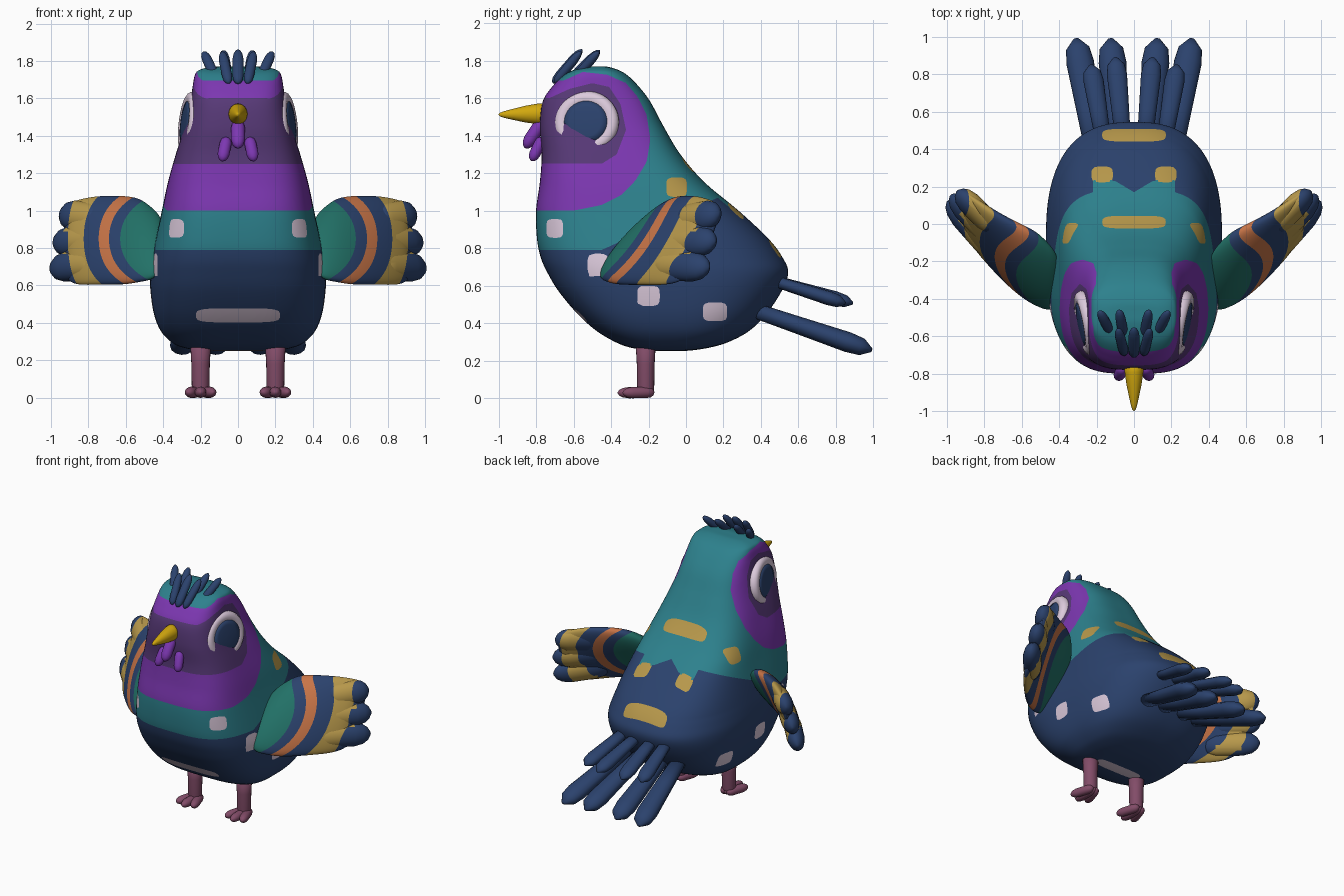
import bpy, bmesh, math
from mathutils import Vector

if "Cube" in bpy.data.objects:
    bpy.data.objects.remove(bpy.data.objects["Cube"])

# ---- colours -------------------------------------------------------------
def lin(c):
    c /= 255
    return c / 12.92 if c <= 0.04045 else ((c + 0.055) / 1.055) ** 2.4

RGB = {"navy": (43, 66, 109), "teal": (45, 129, 141), "purple": (124, 55, 177),
       "dark_purple": (87, 57, 119), "wing_green": (34, 113, 103), "orange": (199, 116, 71),
       "mustard": (183, 152, 75), "beak_yellow": (210, 168, 14), "pale_pink": (220, 202, 220),
       "mauve": (130, 76, 104)}
NAMES = list(RGB)
MATS = []
for n, c in RGB.items():
    m = bpy.data.materials.new(n)
    m.diffuse_color = (*[lin(v) for v in c], 1)
    m.use_nodes = True
    m.node_tree.nodes["Principled BSDF"].inputs["Base Color"].default_value = m.diffuse_color
    MATS.append(m)

# ---- helpers -------------------------------------------------------------
def cut_borders(bm, rule):
    """Split edges and faces where the colour rule changes, for clean borders."""
    tone = {v: rule(v.co) for v in bm.verts}
    new = set()
    for e in list(bm.edges):
        a, b = e.verts
        if tone[a] == tone[b]:
            continue
        lo, hi, pa, pb = 0.0, 1.0, a.co.copy(), b.co.copy()
        for _ in range(9):
            mid = (lo + hi) / 2
            if rule(pa.lerp(pb, mid)) == tone[a]:
                lo = mid
            else:
                hi = mid
        new.add(bmesh.utils.edge_split(e, a, min(.97, max(.03, lo)))[1])
    for f in list(bm.faces):
        c = [v for v in f.verts if v in new]
        if len(c) == 2:
            bmesh.utils.face_split(f, c[0], c[1])

def loft(name, rings, color):
    """Skin a list of rings; color is a name or a rule on the position."""
    bm = bmesh.new()
    rows = [[bm.verts.new(p) for p in r] for r in rings]
    k = len(rows[0])
    for a, b in zip(rows, rows[1:]):
        for i in range(k):
            bm.faces.new((a[i], a[(i + 1) % k], b[(i + 1) % k], b[i]))
    bm.faces.new(rows[0][::-1])
    bm.faces.new(rows[-1])
    bmesh.ops.recalc_face_normals(bm, faces=bm.faces)
    plain = isinstance(color, str)
    if not plain:
        cut_borders(bm, color)
    for f in bm.faces:
        f.smooth = True
        if not plain:
            f.material_index = NAMES.index(color(f.calc_center_median()))
    me = bpy.data.meshes.new(name)
    bm.to_mesh(me)
    bm.free()
    for n in ([color] if plain else NAMES):
        me.materials.append(MATS[NAMES.index(n)])
    bpy.context.collection.objects.link(bpy.data.objects.new(name, me))

def smooth_rows(table, steps):
    """Catmull-Rom interpolation between table rows."""
    out = []
    for i in range(len(table) - 1):
        q = [table[max(0, min(len(table) - 1, i + d))] for d in (-1, 0, 1, 2)]
        for s in range(steps):
            t = s / steps
            out.append([0.5 * (2 * b + (c - a) * t + (2 * a - 5 * b + 4 * c - d) * t * t
                               + (3 * b - a - 3 * c + d) * t ** 3) for a, b, c, d in zip(*q)])
    return out + [list(table[-1])]

def superpoint(ang, n):
    c, s = math.cos(ang), math.sin(ang)
    r = (abs(c) ** n + abs(s) ** n) ** (-1 / n)
    return r * c, r * s

def inside(poly, a, b):
    hit = False
    for (x1, y1), (x2, y2) in zip(poly, poly[1:] + poly[:1]):
        if (y1 > b) != (y2 > b) and a < (x2 - x1) * (b - y1) / (y2 - y1) + x1:
            hit = not hit
    return hit

def patch(a, b, ca, cb, ha, hb):
    return abs((a - ca) / ha) ** 4 + abs((b - cb) / hb) ** 4 < 1

ROUND = [(0, .15), (.03, .5), (.1, .85), (.25, 1), (.7, 1), (.86, .82), (.95, .52), (1, .12)]
POINTED = [(0, .75), (.4, .87), (.8, 1), (.92, .85), (1, .2)]

def feather(name, p0, p1, width, thick, color, profile=ROUND, side=(1, 0, 0), k=16):
    """Tapered flattened rod from p0 to p1; width and thick are half sizes."""
    p0, p1 = Vector(p0), Vector(p1)
    d = (p1 - p0).normalized()
    u = Vector(side)
    u = (u - d * u.dot(d)).normalized()
    v = d.cross(u)
    angs = [2 * math.pi * i / k for i in range(k)]
    loft(name, [[p0.lerp(p1, t) + u * (math.cos(a) * width * r) + v * (math.sin(a) * thick * r)
                 for a in angs] for t, r in profile], color)

# ---- body: height, front y, back y, half width ------------------------------
BODY = [(.25, -.11, -.09, .01), (.253, -.2, .02, .2), (.27, -.3, .13, .3), (.3, -.38, .23, .36),
        (.36, -.48, .34, .415), (.45, -.58, .43, .45), (.57, -.68, .51, .468),
        (.67, -.74, .545, .47), (.75, -.775, .515, .46), (.85, -.795, .44, .44),
        (1, -.8, .28, .407), (1.15, -.78, .1, .375), (1.3, -.77, -.03, .333),
        (1.45, -.78, -.12, .287), (1.58, -.765, -.19, .257), (1.66, -.715, -.25, .243),
        (1.72, -.655, -.31, .232), (1.75, -.6, -.36, .21), (1.768, -.53, -.42, .14),
        (1.77, -.48, -.47, .01)]
HOOD = [(-.9, 1), (-.6, 1), (-.45, 1.03), (-.35, 1.08), (-.27, 1.16), (-.21, 1.26), (-.19, 1.38),
        (-.21, 1.51), (-.26, 1.61), (-.32, 1.68), (-.42, 1.725), (-.55, 1.74), (-.65, 1.695),
        (-.9, 1.695)]
MASK = [(-.9, 1.25), (-.45, 1.25), (-.37, 1.3), (-.32, 1.43), (-.35, 1.57), (-.41, 1.66),
        (-.5, 1.68), (-.62, 1.65), (-.73, 1.6), (-.9, 1.62)]
SIDE_SPOTS = [(-.7, .905, .045, .05), (-.47, .71, .055, .06), (-.2, .545, .06, .054),
              (.155, .46, .065, .05)]
BACK_SPOTS = [(0, .01, .17, .034), (.17, .265, .057, .042), (0, .475, .17, .034)]

def body_color(p):
    x, y, z = abs(p.x), p.y, p.z
    if x > .2 and any(patch(y, z, *s) for s in SIDE_SPOTS):
        return "pale_pink"
    if y < -.3 and patch(x, z, 0, .44, .225, .038):
        return "pale_pink"
    if z < .3 and patch(x, y, 0, -.17, .18, .045):
        return "pale_pink"
    if x > .2 and patch(y, z, -.05, 1.125, .055, .052):
        return "mustard"
    if z > .68 and y > -.1 and any(patch(x, y, *s) for s in BACK_SPOTS):
        return "mustard"
    if inside(MASK, y, z):
        return "dark_purple"
    if inside(HOOD, y, z):
        return "purple"
    if y > .05 and x < .22 and z > .7:
        return "teal" if y < .17 + min(.06, .6 * x) else "navy"
    return "teal" if z > .79 + max(0, .45 * (y + .45)) else "navy"

SEG = 180
rings = []
for z, f, b, w in smooth_rows(BODY, 9):
    back_n = 2.6 + .6 * min(1, max(0, (z - .8) / .3))
    ring = []
    for i in range(SEG):
        a = 2 * math.pi * i / SEG
        c, s = superpoint(a, 3.3 if a > math.pi else back_n)
        ring.append((w * c, (f + b) / 2 + (b - f) / 2 * s, z))
    rings.append(ring)
loft("body", rings, body_color)

# ---- wings: x, centre height, half height, half thickness ---------------------
WING = [(.4, .82, .1, .03), (.42, .82, .15, .06), (.46, .825, .19, .085), (.53, .84, .222, .1),
        (.62, .842, .236, .1), (.75, .84, .236, .09), (.85, .832, .226, .08),
        (.9, .83, .205, .065), (.93, .83, .16, .03)]

def wing_y(x, z):
    e = x - .715
    return -.11 + .8 * e + .85 * e * e + (.75 - .8 * (x - .55)) * (z - .85)

def wing_color(p):
    x = abs(p.x)
    s = x + 6 * max(0, 1 - x) * (p.z - .85) ** 2
    for limit, n in ((.63, "wing_green"), (.69, "navy"), (.745, "orange"), (.825, "navy"),
                     (.91, "mustard")):
        if s < limit:
            return n
    return "navy"

for s, tag in ((1, "right"), (-1, "left")):
    rings = []
    for x, zc, h, t in smooth_rows(WING, 8):
        ring = []
        for i in range(64):
            a = 2 * math.pi * i / 64
            z = zc + h * math.sin(a)
            ring.append((s * x, wing_y(x, z) + t * math.cos(a), z))
        rings.append(ring)
    loft(f"wing_{tag}", rings, wing_color)
    # wing tip feathers
    for i, (z0, x1, z1) in enumerate(((.95, .945, .985), (.835, .98, .835), (.715, .997, .695))):
        feather(f"wing_tip_{tag}_{i}", (s * .74, wing_y(.74, z0), z0), (s * x1, wing_y(x1, z1), z1),
                .082, .06, wing_color, side=(0, .4, 1), k=24)

    # eye: axis height, radius
    n = Vector((s, -.19, .13)).normalized()
    u = n.cross(Vector((0, 0, 1))).normalized()
    v = n.cross(u)
    c = Vector((s * .256, -.53, 1.47))
    def disc(name, prof, color):
        loft(name, [[c + n * h + r * (1.04 * u * math.cos(a) + v * math.sin(a))
                     for a in [2 * math.pi * i / 48 for i in range(48)]] for h, r in prof], color)
    disc(f"eye_white_{tag}", [(-.06, .15), (-.02, .166), (.005, .168), (.025, .158), (.034, .142),
                              (.034, .125), (.03, .108), (.025, .1)], "pale_pink")
    disc(f"pupil_{tag}", [(0, .112), (.031, .112), (.036, .08), (.038, .04), (.039, .005)], "navy")

    # leg and foot
    feather(f"leg_{tag}", (s * .2, -.215, .02), (s * .2, -.215, .34), .056, .054, "mauve",
            [(0, .75), (.1, .84), (.5, .88), (1, 1.05)], k=20)
    for i, dx in enumerate((-.068, 0, .068)):
        feather(f"toe_{tag}_{i}", (s * .2 + dx * .2, -.17, .03),
                (s * .2 + dx, -.365 + abs(dx) * .4, .028), .031, .03, "mauve")

    # tail feathers: lower long pair and upper short pair
    for i, (x0, x1) in enumerate(((.075, .125), (.2, .31))):
        feather(f"tail_long_{tag}_{i}", (s * x0, .36, .47), (s * x1, .99, .255), .074, .054,
                "navy", POINTED, k=12)
    for i, (x0, x1, y1) in enumerate(((.055, .1, .89), (.16, .23, .85))):
        feather(f"tail_short_{tag}_{i}", (s * x0, .42, .64), (s * x1, y1, .505), .054, .038,
                "navy", POINTED, k=12)

    # crest sides and side wattle
    for i, (a, b) in enumerate((((.05, -.7, 1.68), (.085, -.56, 1.85)),
                                ((.055, -.6, 1.72), (.08, -.46, 1.855)),
                                ((.12, -.59, 1.71), (.185, -.465, 1.85)))):
        feather(f"crest_{tag}_{i}", (s * a[0], *a[1:]), (s * b[0], *b[1:]), .027, .024, "navy")
    feather(f"wattle_{tag}", (s * .06, -.765, 1.39), (s * .085, -.825, 1.265), .032, .03, "purple")

# ---- centre parts ------------------------------------------------------------
feather("crest_middle", (0, -.71, 1.68), (0, -.555, 1.86), .03, .025, "navy")
feather("wattle_middle", (0, -.765, 1.48), (0, -.86, 1.335), .037, .035, "purple")
feather("beak", (0, -.74, 1.517), (0, -1.0, 1.512), .052, .057, "beak_yellow",
        [(0, 1), (.2, .96), (.45, .78), (.7, .52), (.88, .32), (.97, .17), (1, .04)], k=24)
